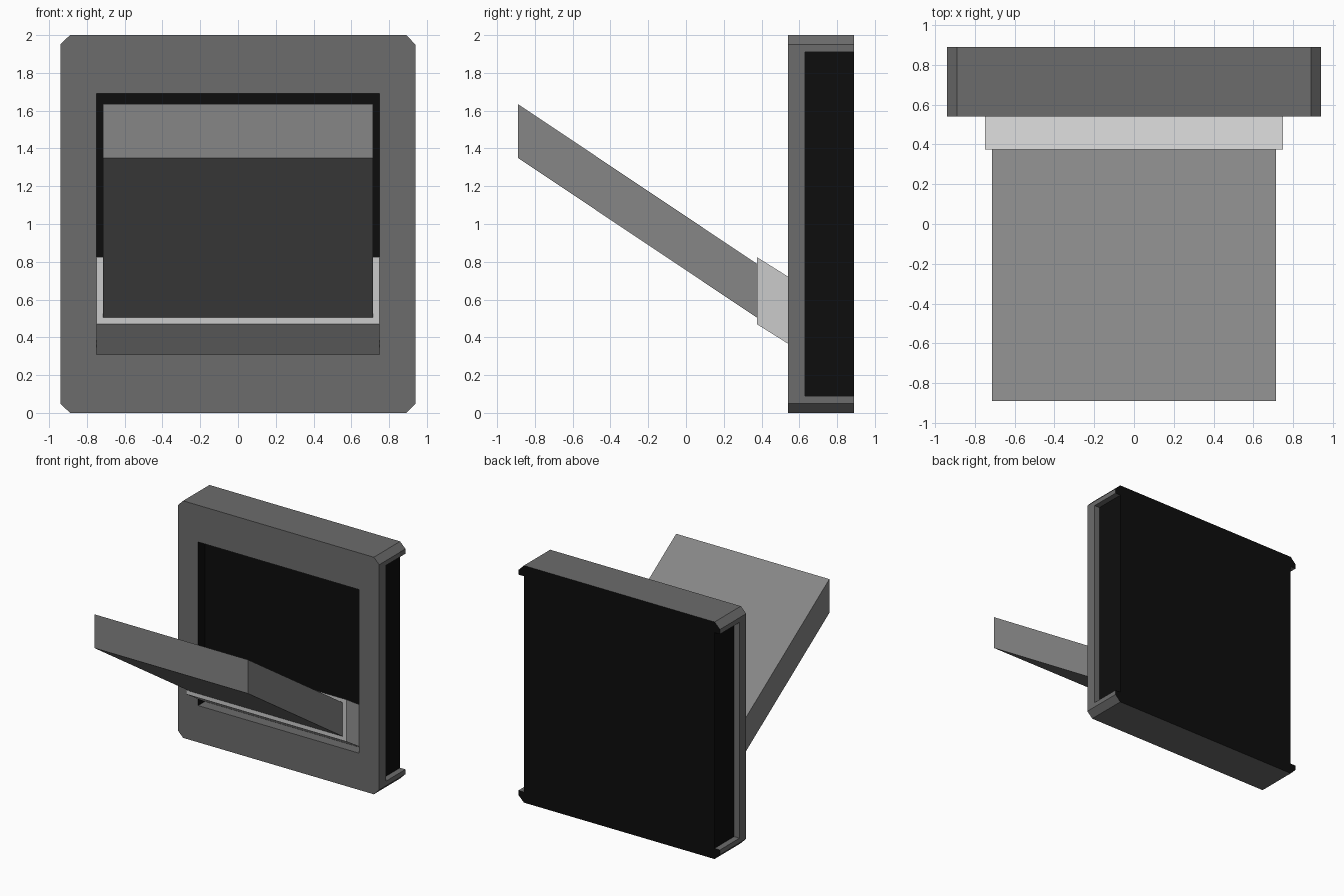
import bpy
import bmesh
from mathutils import Vector

if "Cube" in bpy.data.objects:
    bpy.data.objects.remove(bpy.data.objects["Cube"])


def material(name, v):
    m = bpy.data.materials.new(name)
    m.diffuse_color = (v, v, v, 1)
    m.use_nodes = True
    m.node_tree.nodes["Principled BSDF"].inputs["Base Color"].default_value = m.diffuse_color
    return m


SHELL = material("shell_grey", 0.15)
BLACK = material("black", 0.004)
TRAY = material("tray_grey", 0.24)
LIGHT = material("light_grey", 0.6)


def prism(name, profile, axis, lo, hi, mats):
    """Extrude a closed 2D profile along x (profile = y,z) or y (profile = x,z)."""
    def point(p, t):
        return (t, p[0], p[1]) if axis == "x" else (p[0], t, p[1])

    bm = bmesh.new()
    face = bm.faces.new([bm.verts.new(point(p, lo)) for p in profile])
    new = bmesh.ops.extrude_face_region(bm, geom=[face])["geom"]
    shift = Vector((hi - lo, 0, 0) if axis == "x" else (0, hi - lo, 0))
    bmesh.ops.translate(bm, vec=shift,
                        verts=[g for g in new if isinstance(g, bmesh.types.BMVert)])
    bmesh.ops.recalc_face_normals(bm, faces=bm.faces)
    mesh = bpy.data.meshes.new(name)
    bm.to_mesh(mesh)
    bm.free()
    for m in mats:
        mesh.materials.append(m)
    obj = bpy.data.objects.new(name, mesh)
    bpy.context.collection.objects.link(obj)
    return obj


def rect(x, z0, z1):
    return [(-x, z0), (x, z0), (x, z1), (-x, z1)]


def cut(target, cutter):
    mod = target.modifiers.new(cutter.name, "BOOLEAN")
    mod.operation = "DIFFERENCE"
    mod.solver = "EXACT"
    mod.object = cutter
    cutter.hide_render = True
    cutter.hide_viewport = True


# Housing with chamfered corners and a black back
W, C = 0.94, 0.05
outline = [(-W, C), (-W + C, 0), (W - C, 0), (W, C),
           (W, 2 - C), (W - C, 2), (-W + C, 2), (-W, 2 - C)]
housing = prism("housing", outline, "y", 0.54, 0.89, [SHELL, BLACK])
for f in housing.data.polygons:
    f.material_index = int(f.normal.y > 0.9)

# Rear channel, open at both sides
cut(housing, prism("channel_cutter", rect(1.1, 0.09, 1.91), "y", 0.63, 1.0, [SHELL, BLACK]))

# Front window, its walls black except the sill
window = prism("window_cutter", rect(0.75, 0.31, 1.69), "y", 0.4, 0.7, [SHELL, BLACK])
for f in window.data.polygons:
    f.material_index = int(f.normal.z > -0.5)
cut(housing, window)

# Black inner body filling the channel
prism("inner_body", rect(0.89, 0.09, 1.91), "y", 0.63, 0.89, [BLACK])

# Slanted light collar standing in the window
prism("collar", [(0.375, 0.47), (0.63, 0.31), (0.63, 0.665), (0.375, 0.825)],
      "x", -0.748, 0.748, [LIGHT])

# Slanted tray rising out of the collar
prism("tray", [(-0.89, 1.35), (0.40, 0.488), (0.40, 0.773), (-0.89, 1.635)],
      "x", -0.715, 0.715, [TRAY])
